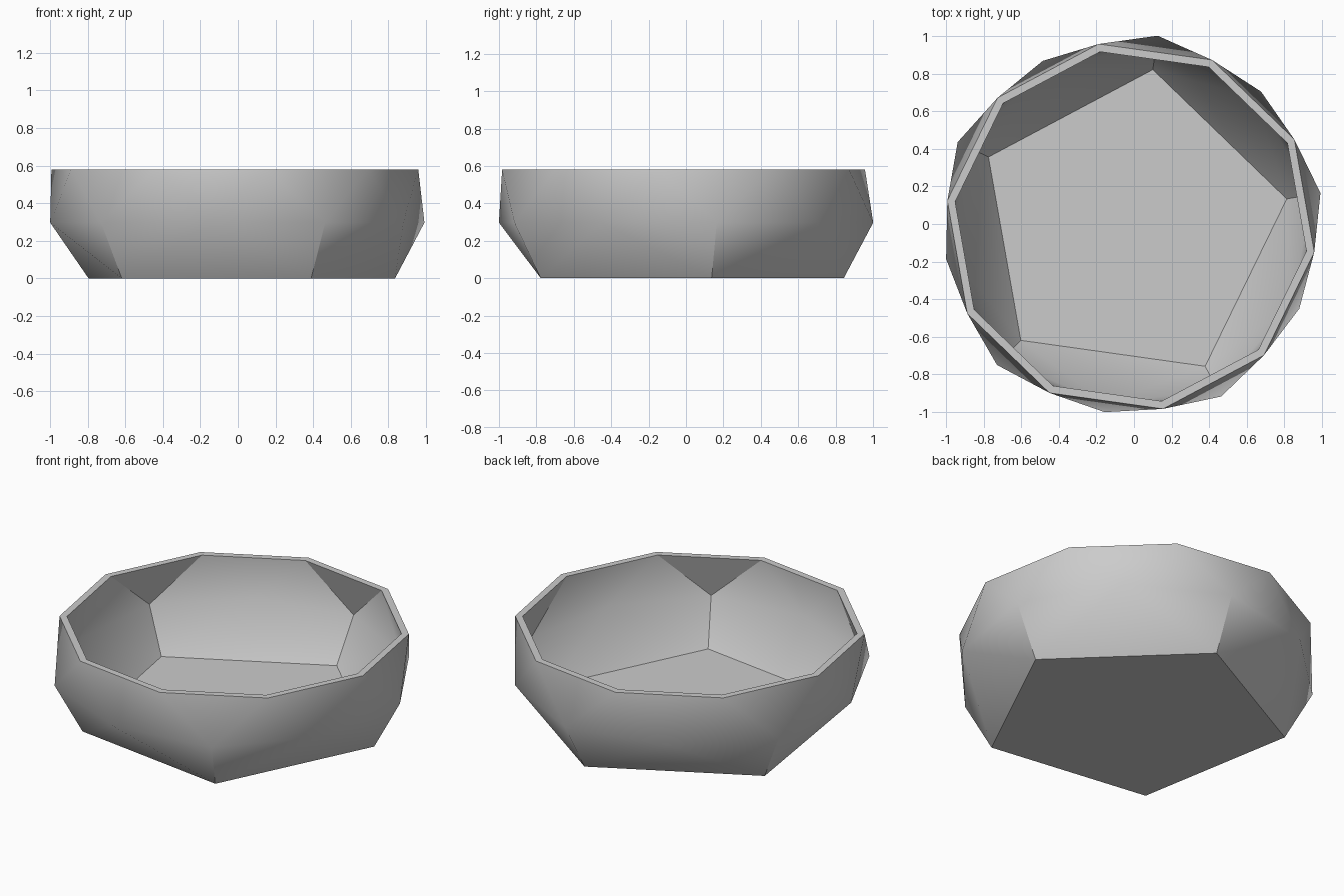
import bpy, bmesh, math

if "Cube" in bpy.data.objects:
    bpy.data.objects.remove(bpy.data.objects["Cube"])

CENTRE = (-0.017, -0.013)
START = 82.0  # heading of the first floor corner, degrees

grey = bpy.data.materials.new("plain grey")
grey.diffuse_color = (0.6, 0.6, 0.6, 1)
grey.use_nodes = True
grey.node_tree.nodes["Principled BSDF"].inputs["Base Color"].default_value = grey.diffuse_color

bm = bmesh.new()


def ring(count, radii, z, turn=0.0):
    """Evenly spaced points, cycling through the given radii."""
    pts = []
    for i in range(count):
        a = math.radians(START + turn + 360 * i / count)
        r = radii[i % len(radii)]
        pts.append(bm.verts.new((CENTRE[0] + r * math.cos(a),
                                 CENTRE[1] + r * math.sin(a), z)))
    return pts


def shell(floor_r, floor_z, mid_radii, mid_z, rim_r, rim_z):
    """Faceted bowl: pentagon floor, ten-sided waist and ten-sided rim."""
    floor = ring(5, [floor_r], floor_z)
    mid = ring(10, mid_radii, mid_z)
    rim = ring(10, [rim_r], rim_z, turn=18)
    bm.faces.new(floor)
    for i in range(5):
        p, q = floor[i], floor[(i + 1) % 5]
        a, n, b = mid[2 * i], mid[2 * i + 1], mid[(2 * i + 2) % 10]
        for tri in ((p, q, n), (p, n, a), (q, b, n)):
            bm.faces.new(tri)
    for i in range(10):
        j = (i + 1) % 10
        bm.faces.new((mid[i], mid[j], rim[i]))
        bm.faces.new((mid[j], rim[j], rim[i]))
    return rim


# Outer and inner walls, joined by a flat rim
outer = shell(0.865, 0.0, [1.024, 0.997], 0.297, 0.985, 0.58)
inner = shell(0.842, 0.042, [0.98, 0.952], 0.308, 0.943, 0.58)
for i in range(10):
    j = (i + 1) % 10
    bm.faces.new((outer[i], outer[j], inner[j], inner[i]))
bmesh.ops.recalc_face_normals(bm, faces=bm.faces)

mesh = bpy.data.meshes.new("bowl")
bm.to_mesh(mesh)
bm.free()
mesh.materials.append(grey)
bowl = bpy.data.objects.new("bowl", mesh)
bpy.context.collection.objects.link(bowl)

# Soften the shallow facets, keep the strong corners crisp
bpy.context.view_layer.objects.active = bowl
bowl.select_set(True)
bpy.ops.object.shade_smooth_by_angle(angle=math.radians(30))
